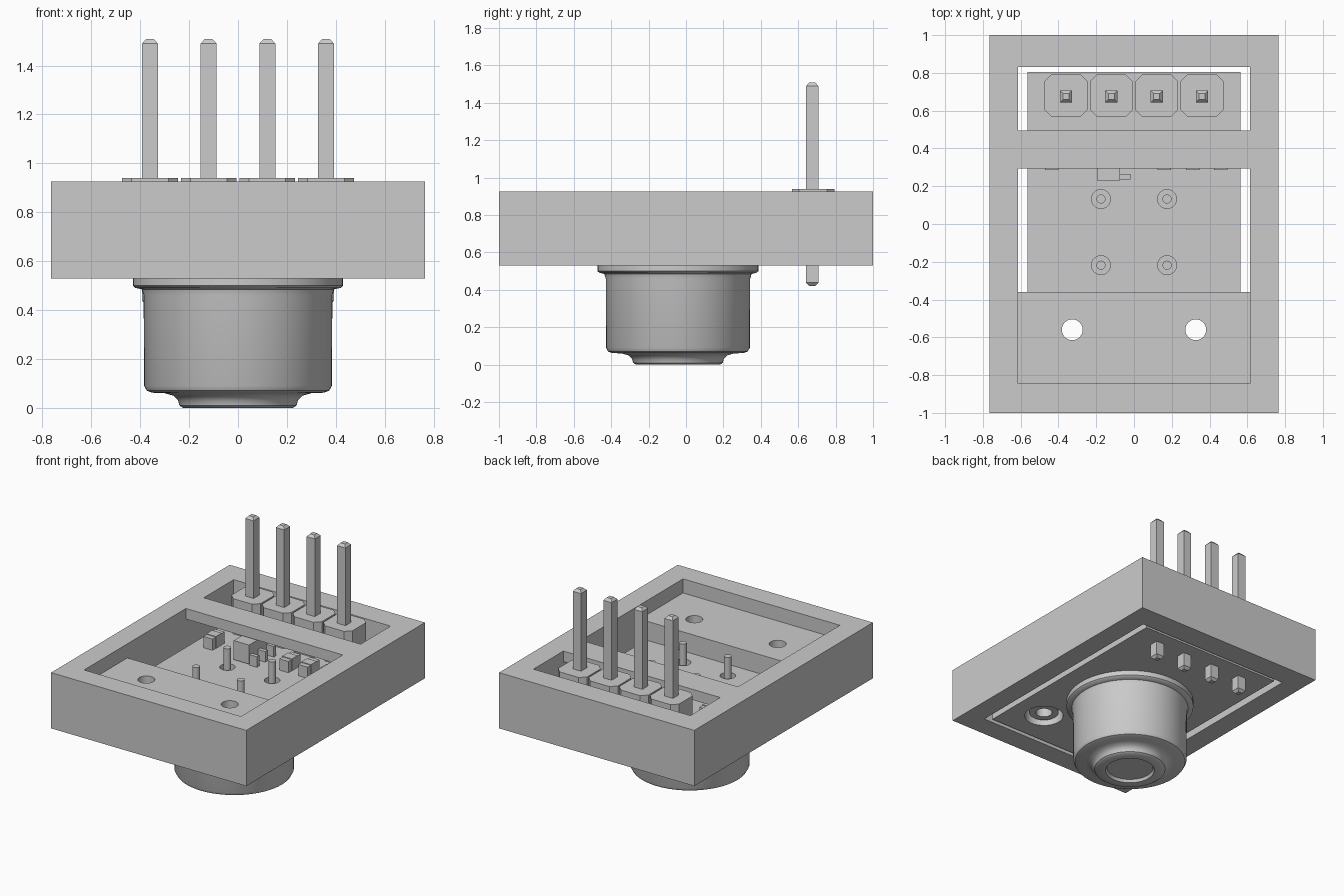
import bpy, bmesh, math
from mathutils import Matrix

old = bpy.data.objects.get("Cube")
if old:
    bpy.data.objects.remove(old, do_unlink=True)

grey = bpy.data.materials.new("light_grey")
grey.use_nodes = True
grey.diffuse_color = (0.6, 0.6, 0.6, 1)
grey.node_tree.nodes["Principled BSDF"].inputs["Base Color"].default_value = (0.6, 0.6, 0.6, 1)


def finish(name, bm):
    bmesh.ops.recalc_face_normals(bm, faces=bm.faces)
    mesh = bpy.data.meshes.new(name)
    bm.to_mesh(mesh)
    bm.free()
    mesh.materials.append(grey)
    obj = bpy.data.objects.new(name, mesh)
    bpy.context.collection.objects.link(obj)
    return obj


def select(obj):
    bpy.ops.object.select_all(action="DESELECT")
    obj.select_set(True)
    bpy.context.view_layer.objects.active = obj


def smooth(obj):
    select(obj)
    bpy.ops.object.shade_smooth_by_angle(angle=math.radians(35))
    return obj


def box(name, xs, ys, zs):
    bm = bmesh.new()
    bmesh.ops.create_cube(bm, size=1)
    for v in bm.verts:
        v.co = [a[0] if c < 0 else a[1] for c, a in zip(v.co, (xs, ys, zs))]
    return finish(name, bm)


def cylinder(name, x, y, r, z0, z1, sides=32):
    bm = bmesh.new()
    bmesh.ops.create_cone(bm, cap_ends=True, segments=sides, radius1=r, radius2=r,
                          depth=z1 - z0, matrix=Matrix.Translation((x, y, (z0 + z1) / 2)))
    return smooth(finish(name, bm))


def stack(name, x, y, outline, layers):
    """Loft one outline through (scale, z) layers and cap both ends."""
    bm = bmesh.new()
    rings = [[bm.verts.new((x + px * s, y + py * s, z)) for px, py in outline]
             for s, z in layers]
    n = len(outline)
    for low, high in zip(rings, rings[1:]):
        for i in range(n):
            bm.faces.new((low[i], low[(i + 1) % n], high[(i + 1) % n], high[i]))
    bm.faces.new(rings[0])
    bm.faces.new(rings[-1])
    return finish(name, bm)


def cut(obj, cutters):
    for cutter in cutters:
        cutter.hide_render = True
        mod = obj.modifiers.new("cut", "BOOLEAN")
        mod.operation = "DIFFERENCE"
        mod.solver = "EXACT"
        mod.object = cutter
        select(obj)
        bpy.ops.object.modifier_apply(modifier=mod.name)
        bpy.data.objects.remove(cutter, do_unlink=True)
    smooth(obj)


BOTTOM, TOP = 0.53, 0.925          # housing
BOARD_LOW, BOARD_TOP = 0.535, 0.69
IN_X, IN_FRONT, IN_BACK = 0.615, -0.845, 0.83
CAN_Y = -0.043
SCREWS = [(s * 0.327, -0.56) for s in (-1, 1)]
LEADS = [(sx * 0.175, CAN_Y + sy * 0.175) for sx in (-1, 1) for sy in (-1, 1)]

# Housing frame
frame = box("housing_frame", (-0.765, 0.765), (-1, 1), (BOTTOM, TOP))
cut(frame, [box("opening", (-IN_X, IN_X), (IN_FRONT, IN_BACK), (0.4, 1.1))])
box("cross_bar", (-IN_X, IN_X), (0.295, 0.495), (0.85, TOP))

# Mounting shelf with screw bosses reaching into the board
shelf = box("mounting_shelf", (-IN_X, IN_X), (IN_FRONT, -0.36), (BOARD_TOP, 0.825))
cut(shelf, [cylinder("screw_cut", x, y, 0.055, 0.4, 1) for x, y in SCREWS])
for x, y in SCREWS:
    boss = cylinder("screw_boss", x, y, 0.1, 0.56, BOARD_TOP)
    cut(boss, [cylinder("boss_cut", x, y, 0.055, 0.4, 1)])

# Circuit board
board = box("circuit_board", (-0.565, 0.565), (-0.82, 0.805), (BOARD_LOW, BOARD_TOP))
cut(board, [cylinder("board_cut", x, y, 0.13, 0.4, 1) for x, y in SCREWS]
    + [cylinder("lead_cut", x, y, 0.05, 0.4, 1) for x, y in LEADS])

# Sensor can, turned from a profile
profile = [(0, 0.02), (0.155, 0.02), (0.165, 0), (0.225, 0), (0.24, 0.01),
           (0.245, 0.03), (0.265, 0.05), (0.3, 0.06), (0.35, 0.062), (0.373, 0.07),
           (0.384, 0.09), (0.386, 0.46), (0.394, 0.485), (0.42, 0.491),
           (0.43, 0.5), (0.43, 0.536), (0, 0.536)]
bm = bmesh.new()
verts = [bm.verts.new((r, CAN_Y, z)) for r, z in profile]
edges = [bm.edges.new(pair) for pair in zip(verts, verts[1:])]
bmesh.ops.spin(bm, geom=verts + edges, cent=(0, CAN_Y, 0), axis=(0, 0, 1),
               angle=math.tau, steps=64, use_duplicate=False)
bmesh.ops.remove_doubles(bm, verts=bm.verts, dist=0.0005)
smooth(finish("sensor_can", bm))

for x, y in LEADS:
    cylinder("sensor_lead", x, y, 0.024, 0.52, 0.83, 20)

# Pin header
a, b = 0.114, 0.075
octagon = [(a, -b), (a, b), (b, a), (-b, a), (-a, b), (-a, -b), (-b, -a), (b, -a)]
h = 0.0325
square = [(h, -h), (h, h), (-h, h), (-h, -h)]
for i in range(4):
    x = (i - 1.5) * 0.24
    stack("header_block", x, 0.68, octagon, [(1, BOARD_TOP), (1, 0.94)])
    stack("header_pin", x, 0.675, square,
          [(0.5, 0.42), (1, 0.438), (1, 1.49), (0.5, 1.508)])

# Small parts on the board under the bar
for x in (-0.435, 0.16, 0.31, 0.46):
    box("chip_part", (x - 0.036, x + 0.036), (0.285, 0.42), (BOARD_TOP, 0.77))
    box("chip_part_band", (x - 0.038, x + 0.038), (0.32, 0.385), (BOARD_TOP, 0.775))
box("regulator_body", (-0.195, -0.075), (0.23, 0.46), (BOARD_TOP + 0.01, 0.835))
for y in (0.25, 0.345, 0.44):
    box("regulator_leg", (-0.08, -0.018), (y - 0.014, y + 0.014), (BOARD_TOP, 0.765))
